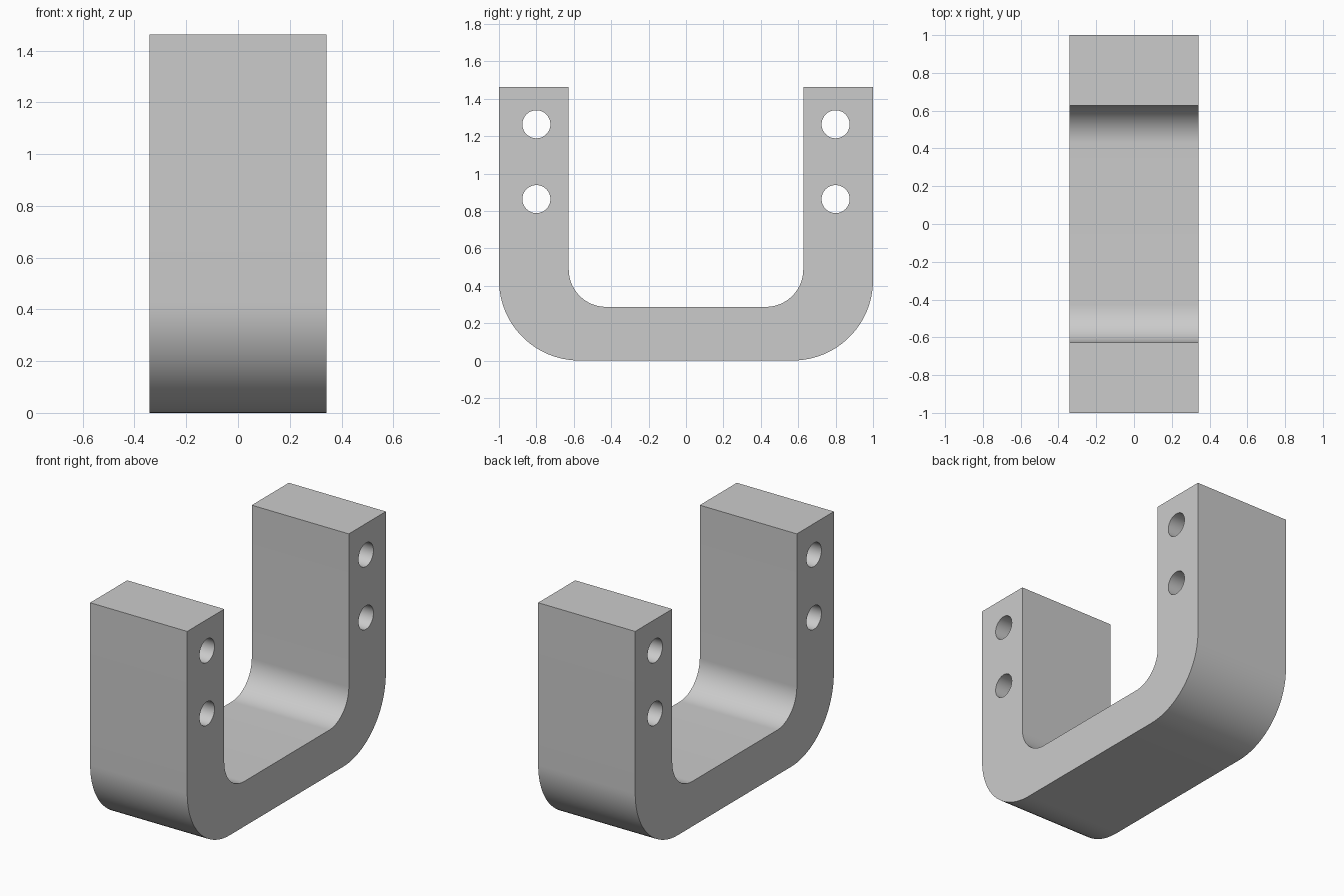
import bpy, bmesh
from math import cos, sin, pi

cube = bpy.data.objects.get("Cube")
if cube:
    bpy.data.objects.remove(cube, do_unlink=True)

HALF_WIDTH, HEIGHT = 0.342, 1.462
WALL_Y, FLOOR_Z = 0.627, 0.287
OUTER_R, INNER_R, HOLE_R = 0.43, 0.2, 0.075

grey = bpy.data.materials.new("light grey")
grey.use_nodes = True
colour = (0.6, 0.6, 0.6, 1)
grey.diffuse_color = colour
grey.node_tree.nodes["Principled BSDF"].inputs["Base Color"].default_value = colour


def corner(y, z, radius, steps=24):
    """Quarter round from the floor up to the wall on the +y side."""
    return [(y + radius * sin(a), z - radius * cos(a))
            for a in (pi / 2 * i / steps for i in range(steps + 1))]


def extrude_profile(name, profile, half):
    """Solid prism from a y-z outline, centred on x = 0."""
    bm = bmesh.new()
    face = bm.faces.new([bm.verts.new((-half, y, z)) for y, z in profile])
    new = bmesh.ops.extrude_face_region(bm, geom=[face])["geom"]
    verts = [v for v in new if isinstance(v, bmesh.types.BMVert)]
    bmesh.ops.translate(bm, verts=verts, vec=(2 * half, 0, 0))
    bmesh.ops.recalc_face_normals(bm, faces=bm.faces)
    mesh = bpy.data.meshes.new(name)
    bm.to_mesh(mesh)
    bm.free()
    mesh.materials.append(grey)
    obj = bpy.data.objects.new(name, mesh)
    bpy.context.collection.objects.link(obj)
    return obj


# U-shaped bracket: outer half outline, then inner half outline, mirrored
outer = corner(1 - OUTER_R, OUTER_R, OUTER_R) + [(1, HEIGHT)]
inner = [(WALL_Y, HEIGHT)] + corner(WALL_Y - INNER_R, FLOOR_Z + INNER_R, INNER_R)[::-1]
half_outline = outer + inner
bracket = extrude_profile(
    "u_bracket", half_outline + [(-y, z) for y, z in reversed(half_outline)], HALF_WIDTH)

# Two bolt holes through each arm
for side in (-1, 1):
    for z in (0.863, 1.263):
        circle = [(side * 0.8 + HOLE_R * cos(2 * pi * i / 48), z + HOLE_R * sin(2 * pi * i / 48))
                  for i in range(48)]
        cutter = extrude_profile("hole_cutter", circle, HALF_WIDTH + 0.1)
        cut = bracket.modifiers.new("bolt_hole", 'BOOLEAN')
        cut.operation, cut.solver, cut.object = 'DIFFERENCE', 'EXACT', cutter
        bpy.context.view_layer.objects.active = bracket
        bpy.ops.object.modifier_apply(modifier=cut.name)
        bpy.data.objects.remove(cutter, do_unlink=True)

# Smooth rounds with sharp edges
bpy.ops.object.select_all(action='DESELECT')
bracket.select_set(True)
bpy.ops.object.shade_smooth_by_angle(angle=pi / 6)
